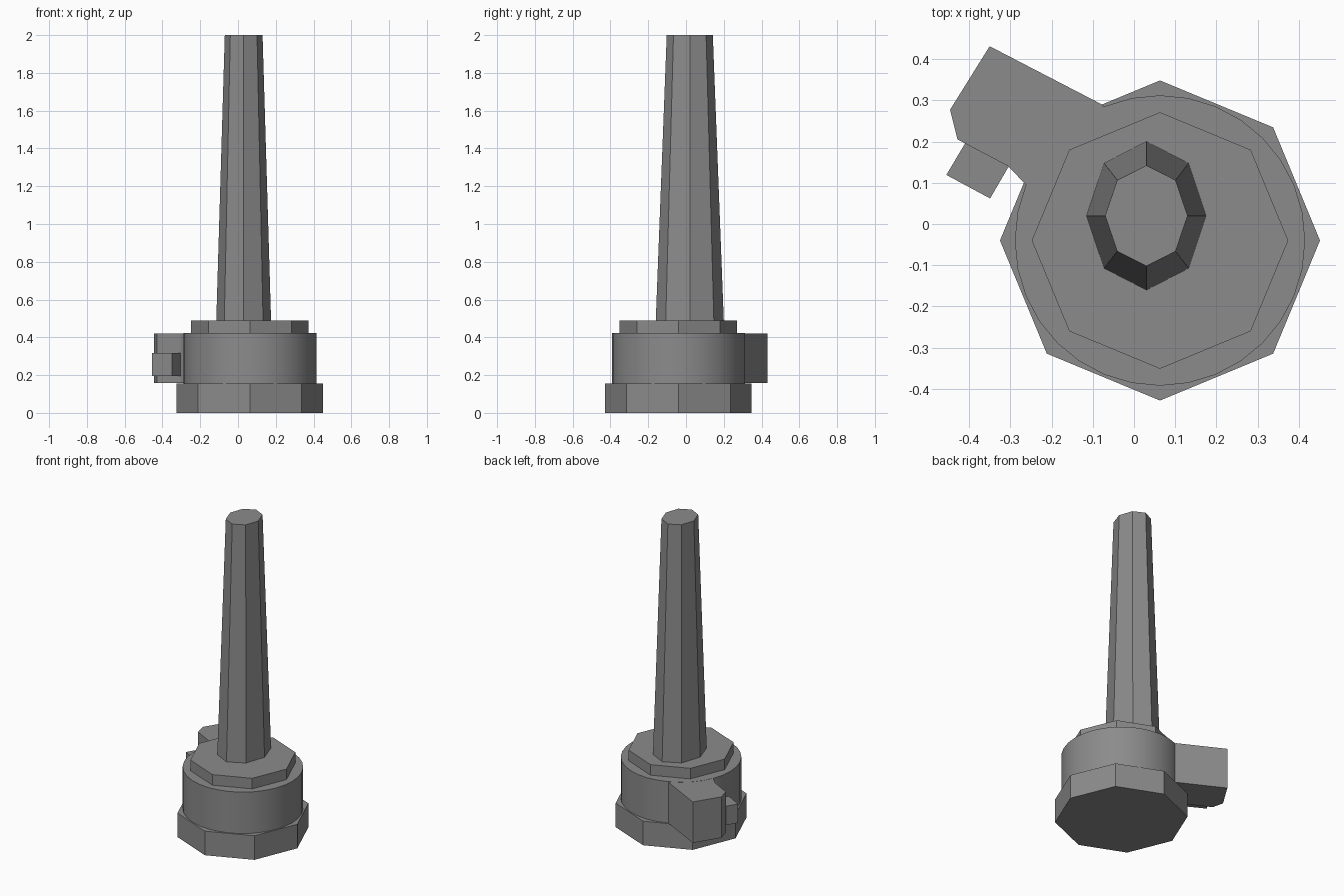
import bpy, bmesh, math

cube = bpy.data.objects.get("Cube")
if cube:
    bpy.data.objects.remove(cube, do_unlink=True)

grey = bpy.data.materials.new("mid_grey")
grey.use_nodes = True
colour = (0.26, 0.26, 0.26, 1)
grey.diffuse_color = colour
grey.node_tree.nodes["Principled BSDF"].inputs["Base Color"].default_value = colour


def ring(cx, cy, rx, ry, sides):
    steps = [2 * math.pi * i / sides for i in range(sides)]
    return [(cx + rx * math.cos(a), cy + ry * math.sin(a)) for a in steps]


def loft(name, lower, upper, z0, z1, smooth=False):
    """Closed solid between two matching outlines."""
    bm = bmesh.new()
    low = [bm.verts.new((x, y, z0)) for x, y in lower]
    high = [bm.verts.new((x, y, z1)) for x, y in upper]
    bm.faces.new(low)
    bm.faces.new(high)
    for i in range(len(low)):
        j = (i + 1) % len(low)
        bm.faces.new((low[i], low[j], high[j], high[i]))
    bmesh.ops.recalc_face_normals(bm, faces=bm.faces)
    mesh = bpy.data.meshes.new(name)
    bm.to_mesh(mesh)
    bm.free()
    mesh.materials.append(grey)
    ob = bpy.data.objects.new(name, mesh)
    bpy.context.collection.objects.link(ob)
    if smooth:
        bpy.ops.object.select_all(action="DESELECT")
        ob.select_set(True)
        bpy.context.view_layer.objects.active = ob
        bpy.ops.object.shade_smooth_by_angle(angle=math.radians(30))
    return ob


def prism(name, outline, z0, z1, smooth=False):
    return loft(name, outline, outline, z0, z1, smooth)


# Stacked round body
CX, CY = 0.063, -0.04
prism("base_plinth", ring(CX, CY, 0.388, 0.388, 8), 0, 0.155)
prism("drum", ring(CX, CY, 0.352, 0.352, 32), 0.155, 0.422, True)
prism("top_collar", ring(CX, CY, 0.311, 0.311, 8), 0.422, 0.49)

# Tapered oval chimney
loft("chimney", ring(0.03, 0.02, 0.145, 0.18, 8),
     ring(0.03, 0.02, 0.1, 0.122, 8), 0.49, 2.0)

# Angled side annex, running into the drum
prism("annex", [(-0.35, 0.431), (-0.446, 0.277), (-0.428, 0.205), (-0.305, 0.14),
                (-0.262, 0.095), (-0.15, 0.05), (0.0, 0.18), (-0.078, 0.29)], 0.157, 0.421)

# Small block against the annex
prism("annex_block", [(-0.395, 0.22), (-0.455, 0.119), (-0.349, 0.062), (-0.29, 0.163)],
      0.195, 0.317)
